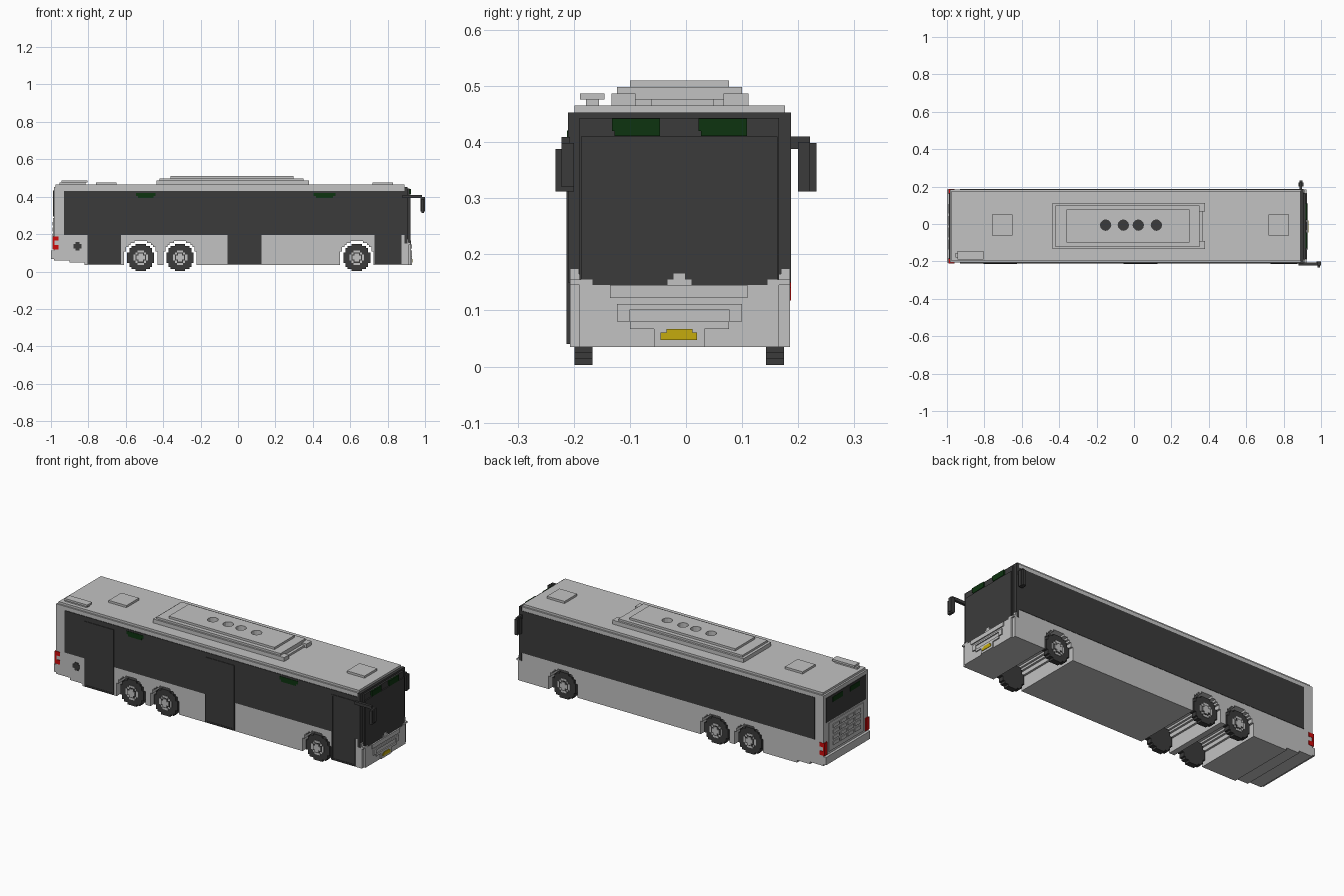
import bpy, bmesh, math

cube = bpy.data.objects.get("Cube")
if cube:
    bpy.data.objects.remove(cube, do_unlink=True)


def material(name, rgb):
    m = bpy.data.materials.new(name)
    m.use_nodes = True
    m.diffuse_color = (*rgb, 1)
    m.node_tree.nodes["Principled BSDF"].inputs["Base Color"].default_value = (*rgb, 1)
    return m


GREY = material("light grey paint", (0.54, 0.54, 0.54))
DARK = material("dark glass and rubber", (0.044, 0.044, 0.044))
GREEN = material("dark green display", (0.004, 0.033, 0.005))
RED = material("red lamp", (0.62, 0.003, 0.003))
YELLOW = material("yellow plate", (0.56, 0.41, 0.004))

V = 0.0111                      # size of the small block steps
RIGHT, LEFT = -0.207, 0.185     # body side planes
MID = (RIGHT + LEFT) / 2


def finish(name, bm, mat):
    bmesh.ops.recalc_face_normals(bm, faces=bm.faces)
    me = bpy.data.meshes.new(name)
    bm.to_mesh(me)
    bm.free()
    me.materials.append(mat)
    ob = bpy.data.objects.new(name, me)
    bpy.context.collection.objects.link(ob)
    return ob


def boxes(name, mat, *specs):
    """Object of blocks, each given as (x0, x1, y0, y1, z0, z1)."""
    bm = bmesh.new()
    for x0, x1, y0, y1, z0, z1 in specs:
        vs = bmesh.ops.create_cube(bm, size=1)["verts"]
        for v in vs:
            v.co.x = (x0 + x1) / 2 + v.co.x * (x1 - x0)
            v.co.y = (y0 + y1) / 2 + v.co.y * (y1 - y0)
            v.co.z = (z0 + z1) / 2 + v.co.z * (z1 - z0)
    return finish(name, bm, mat)


def extrude(name, mat, outline, a, b, axis="y"):
    """Extrude a 2D outline along y (points are x, z) or along z (points are x, y)."""
    bm = bmesh.new()
    place = (lambda p: (p[0], a, p[1])) if axis == "y" else (lambda p: (p[0], p[1], a))
    face = bm.faces.new([bm.verts.new(place(p)) for p in outline])
    new = bmesh.ops.extrude_face_region(bm, geom=[face])["geom"]
    move = (0, b - a, 0) if axis == "y" else (0, 0, b - a)
    bmesh.ops.translate(bm, vec=move, verts=[g for g in new if isinstance(g, bmesh.types.BMVert)])
    return finish(name, bm, mat)


def stepped_arc(cx, cz, n):
    """Upper half of a blocky circle, n steps wide, from left to right."""
    pts = []
    for i in range(n):
        m = i + 0.5 - n / 2
        h = (round(math.sqrt(n * n / 4 - m * m) - n / 2 % 1) + n / 2 % 1) * V
        for x in (i - n / 2, i + 1 - n / 2):
            p = (cx + x * V, cz + h)
            if not pts or pts[-1] != p:
                pts.append(p)
    return pts


def stepped_disc(cx, cz, n):
    top = stepped_arc(cx, cz, n)
    return top + [(2 * cx - x, 2 * cz - z) for x, z in top]


# Body shell with wheel channels through its full width
AXLES = (-0.52, -0.31, 0.635)
FLOOR = 0.035
profile = [(-0.985, 0.453), (-0.985, 0.06), (-0.9, 0.06), (-0.9, 0.048), (-0.82, 0.048), (-0.82, FLOOR)]
for ax in AXLES:
    profile += [(ax - 8 * V, FLOOR)] + stepped_arc(ax, 0.075, 16) + [(ax + 8 * V, FLOOR)]
profile += [(0.905, FLOOR), (0.905, 0.15), (0.89, 0.15), (0.89, 0.453)]
extrude("body_shell", GREY, profile, RIGHT, LEFT)
boxes("roof_panel", GREY, (-0.975, 0.89, -0.199, 0.176, 0.453, 0.465))

# Wheels
for ax, label in zip(AXLES, ("rear", "middle", "front")):
    for side, out, inn in (("right", -0.199, -0.167), ("left", 0.175, 0.143)):
        s = -1 if side == "right" else 1
        name = f"{label}_{side}"
        extrude(name + "_tyre", DARK, stepped_disc(ax, 0.0745, 13), inn, out)
        extrude(name + "_rim", GREY, stepped_disc(ax, 0.0745, 7), out, out + s * 0.003)
        extrude(name + "_rim_gap", DARK, stepped_disc(ax, 0.0745, 5), out, out + s * 0.004)
        extrude(name + "_hub_cap", GREY, stepped_disc(ax, 0.0745, 4), out, out + s * 0.007)

# Side window bands
boxes("right_window_band", DARK, (-0.93, 0.895, RIGHT - 0.003, RIGHT, 0.195, 0.431))
boxes("left_window_band", DARK, (-0.93, 0.895, LEFT, LEFT + 0.002, 0.195, 0.431))

# Doors on the right side, each a panel with a raised frame
for label, x0, x1 in (("rear", -0.805, -0.625), ("middle", -0.055, 0.125), ("front", 0.73, 0.875)):
    o, f = RIGHT - 0.004, 0.008
    boxes(label + "_door", DARK,
          (x0, x1, o, RIGHT, 0.04, 0.405),
          (x0, x0 + f, o - 0.002, o, 0.04, 0.405), (x1 - f, x1, o - 0.002, o, 0.04, 0.405),
          (x0 + f, x1 - f, o - 0.002, o, 0.397, 0.405), (x0 + f, x1 - f, o - 0.002, o, 0.04, 0.048))

# Side displays and filler cap
for label, x0, x1 in (("rear", -0.545, -0.44), ("front", 0.405, 0.52)):
    boxes(label + "_side_display", GREEN,
          (x0, x1, RIGHT - 0.005, RIGHT, 0.403, 0.421),
          (x0 + V, x1 - V, RIGHT - 0.005, RIGHT, 0.392, 0.403))
extrude("filler_cap", DARK, stepped_disc(-0.858, 0.135, 4), RIGHT, RIGHT - 0.003)

# Windscreen wrapping the front corners in steps
boxes("windscreen", DARK,
      (0.89, 0.906, RIGHT - 0.003, LEFT + 0.002, 0.15, 0.453),
      (0.906, 0.916, -0.19, 0.166, 0.145, 0.443),
      (0.916, 0.922, -0.187, 0.163, 0.145, 0.41))
for label, y0, y1 in (("right", -0.132, -0.046), ("left", 0.022, 0.109)):
    boxes(label + "_front_display", GREEN,
          (0.915, 0.924, y0, y1, 0.42, 0.442), (0.915, 0.924, y0 + 0.005, y1, 0.411, 0.42))

# Nose, bumper mouldings and number plate
boxes("nose", GREY, (0.905, 0.924, -0.19, 0.166, FLOOR, 0.145),
      (0.905, 0.915, RIGHT, LEFT, FLOOR, 0.145),
      (0.915, 0.924, -0.033, 0.01, 0.145, 0.155), (0.915, 0.924, -0.022, -0.002, 0.155, 0.166))
steps = []
for i in range(3):
    for y, s in ((RIGHT, 1), (LEFT, -1)):
        ya, yb = sorted((y, y + s * (0.04 - 0.012 * i)))
        steps.append((0.89, 0.9235, ya, yb, 0.145 + 0.01 * i, 0.155 + 0.01 * i) if i == 0 else
                     (0.89, 0.912, ya, yb, 0.145 + 0.01 * i, 0.155 + 0.01 * i))
boxes("nose_corner_steps", GREY, *steps)
boxes("bumper_moulding", GREY,
      (0.924, 0.930, -0.135, 0.110, 0.122, 0.145), (0.924, 0.930, -0.123, 0.100, 0.102, 0.111),
      (0.924, 0.930, -0.123, -0.1, 0.08, 0.102), (0.924, 0.930, 0.077, 0.1, 0.08, 0.102),
      (0.924, 0.930, -0.1, 0.077, 0.067, 0.08), (0.924, 0.930, -0.057, 0.033, FLOOR, 0.067))
boxes("number_plate", YELLOW, (0.93, 0.933, -0.045, 0.02, 0.047, 0.061),
      (0.93, 0.933, -0.035, 0.012, 0.061, 0.067))

# Mirrors
boxes("right_mirror", DARK, (0.88, 0.985, -0.222, -0.207, 0.392, 0.409),
      (0.976, 1.0, -0.222, -0.2, 0.32, 0.398), (0.98, 0.995, -0.233, -0.2, 0.312, 0.388))
boxes("left_mirror", DARK, (0.885, 0.897, LEFT, 0.221, 0.388, 0.41),
      (0.88, 0.906, 0.2, 0.221, 0.312, 0.4), (0.884, 0.902, 0.221, 0.233, 0.312, 0.398))

# Rear end: window, displays, engine grille, bumper and lamps
boxes("rear_window", DARK, (-0.988, -0.985, -0.187, 0.165, 0.295, 0.432))
for label, y0, y1 in (("right", -0.132, -0.046), ("left", 0.022, 0.109)):
    boxes(label + "_rear_display", GREEN, (-0.990, -0.985, y0, y1, 0.392, 0.42))
boxes("engine_cover", GREY, (-0.989, -0.985, -0.165, 0.143, 0.125, 0.285))
boxes("engine_grille", GREY, *[
    (-0.993, -0.989, -0.135 + 0.064 * c, -0.084 + 0.064 * c, 0.15 + 0.032 * r, 0.17 + 0.032 * r)
    for r in range(4) for c in range(4)])
boxes("rear_bumper", GREY, (-1.0, -0.985, RIGHT, LEFT, 0.068, 0.112))
for label, y0, y1 in (("right", RIGHT - 0.003, -0.182), ("left", 0.16, LEFT + 0.002)):
    boxes(label + "_rear_lamp", RED, (-0.992, -0.96, y0, y1, 0.165, 0.188),
          (-0.992, -0.96, y0, y1, 0.118, 0.142), (-0.992, -0.982, y0, y1, 0.142, 0.165))

# Roof unit in tiers, with four round fan wells
fan_cutter = None
FANS = (-0.152, -0.057, 0.023, 0.12)
bm = bmesh.new()
for fx in FANS:
    vs = bmesh.ops.create_cone(bm, cap_ends=True, segments=12, radius1=0.028, radius2=0.028, depth=0.2)["verts"]
    bmesh.ops.translate(bm, vec=(fx, -0.006, 0.5), verts=vs)
fan_cutter = finish("fan_cutter", bm, GREY)
fan_cutter.hide_render = True
fan_cutter.hide_viewport = True
tiers = ((-0.42, 0.35, -0.123, 0.100, 0.465, 0.498), (-0.36, 0.297, -0.100, 0.077, 0.498, 0.51))
for label, spec in zip(("lower", "upper"), tiers):
    ob = boxes("roof_unit_" + label, GREY, spec)
    mod = ob.modifiers.new("fan wells", "BOOLEAN")
    mod.operation = "DIFFERENCE"
    mod.solver = "EXACT"
    mod.object = fan_cutter
for i, fx in enumerate(FANS):
    disc = [(fx + 0.028 * math.cos(t * math.pi / 6), -0.006 + 0.028 * math.sin(t * math.pi / 6)) for t in range(12)]
    extrude(f"fan_{i + 1}", DARK, disc, 0.465, 0.468, "z")
boxes("roof_unit_skirt", GREY,
      (-0.435, 0.38, -0.133, -0.123, 0.465, 0.487), (-0.435, 0.38, 0.100, 0.111, 0.465, 0.487),
      (-0.435, -0.42, -0.123, 0.100, 0.465, 0.487),
      (0.35, 0.38, -0.123, -0.09, 0.465, 0.487), (0.35, 0.38, 0.067, 0.1, 0.465, 0.487),
      (0.35, 0.365, -0.09, 0.067, 0.465, 0.476))

# Roof hatches and small rear box
boxes("rear_hatch", GREY, (-0.76, -0.65, -0.062, 0.05, 0.465, 0.477))
boxes("front_hatch", GREY, (0.72, 0.83, -0.062, 0.05, 0.465, 0.477))
boxes("rear_roof_box", GREY, (-0.945, -0.805, -0.189, -0.145, 0.476, 0.487),
      (-0.955, -0.815, -0.178, -0.155, 0.465, 0.476))
